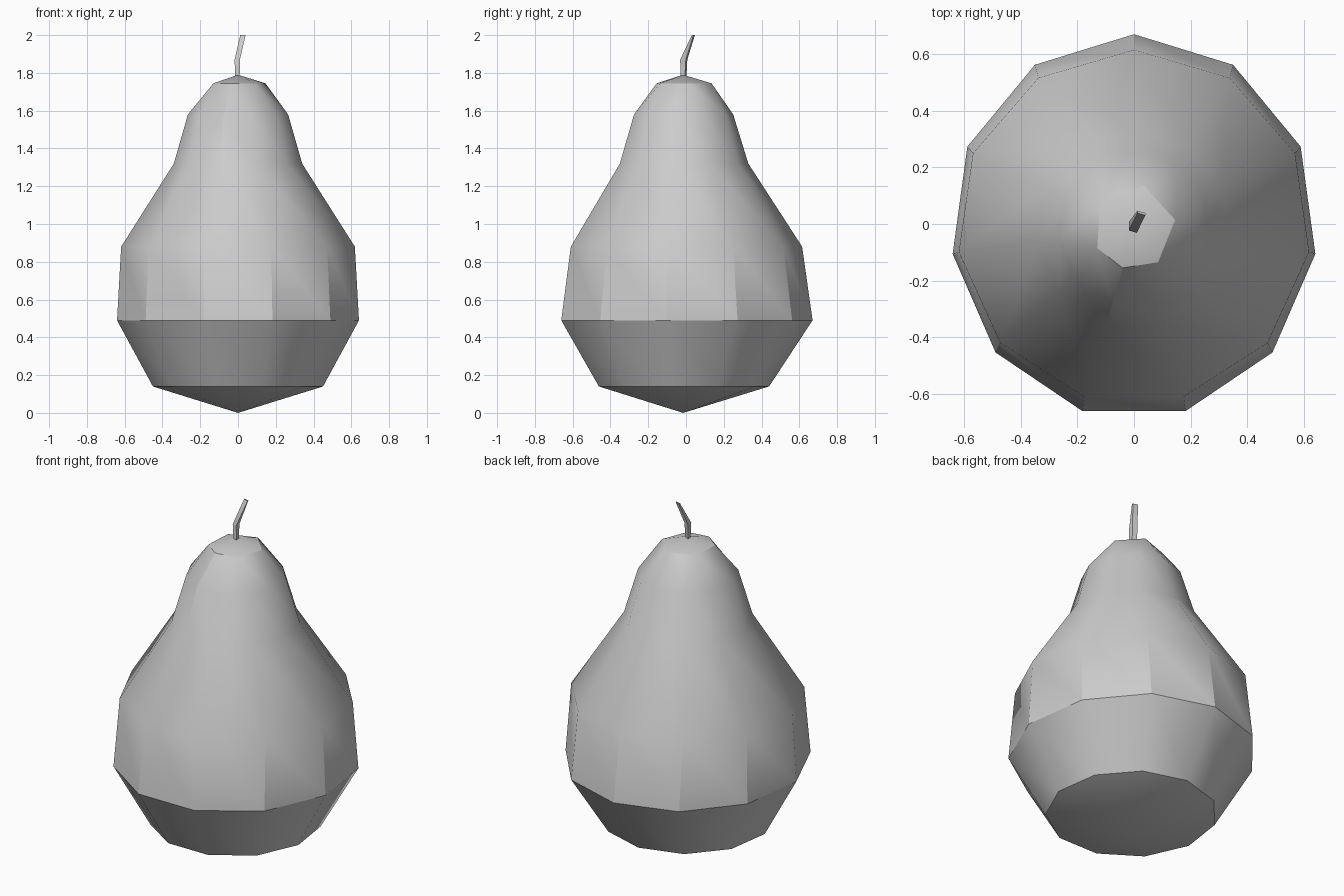
import bpy, bmesh, math

cube = bpy.data.objects.get("Cube")
if cube:
    bpy.data.objects.remove(cube, do_unlink=True)

SIDES = 11

grey = bpy.data.materials.new("plain grey")
grey.use_nodes = True
grey.diffuse_color = (0.6, 0.6, 0.6, 1)
grey.node_tree.nodes["Principled BSDF"].inputs["Base Color"].default_value = (0.6, 0.6, 0.6, 1)


def ring(bm, z, rx, ry, cy):
    """Horizontal ring of vertices, starting at the back and going clockwise."""
    turns = [2 * math.pi * i / SIDES for i in range(SIDES)]
    return [bm.verts.new((rx * math.sin(t), cy + ry * math.cos(t), z)) for t in turns]


def skin(bm, lower, upper):
    """Join two loops of equal length; repeated vertices make triangles."""
    n = len(lower)
    for i in range(n):
        j = (i + 1) % n
        corners = list(dict.fromkeys((lower[i], lower[j], upper[j], upper[i])))
        bm.faces.new(corners)


def finish(bm, name):
    bmesh.ops.recalc_face_normals(bm, faces=bm.faces)
    mesh = bpy.data.meshes.new(name)
    bm.to_mesh(mesh)
    bm.free()
    mesh.materials.append(grey)
    obj = bpy.data.objects.new(name, mesh)
    bpy.context.collection.objects.link(obj)
    bpy.ops.object.select_all(action='DESELECT')
    obj.select_set(True)
    bpy.context.view_layer.objects.active = obj
    bpy.ops.object.shade_smooth_by_angle(angle=math.radians(30))
    return obj


# Pear body: stacked rings of height, x radius, y radius, y centre
bm = bmesh.new()
profile = [(0.14, 0.455, 0.46, -0.02), (0.49, 0.647, 0.679, -0.009),
           (0.88, 0.625, 0.625, -0.01), (1.32, 0.343, 0.347, -0.017),
           (1.58, 0.268, 0.268, -0.018)]
rings = [ring(bm, *p) for p in profile]
for lower, upper in zip(rings, rings[1:]):
    skin(bm, lower, upper)

# Shoulder: the last ring gathers into an uneven six-sided crown
crown = [bm.verts.new((x, y, 1.745)) for x, y in
         [(0.035, 0.135), (0.145, 0.015), (0.085, -0.135),
          (-0.04, -0.155), (-0.13, -0.085), (-0.12, 0.08)]]
gathered = [max(crown, key=lambda c: c.co.xy.normalized().dot(v.co.xy.normalized()))
            for v in rings[-1]]
skin(bm, rings[-1], gathered)

# Shallow cones close the top and the bottom
for loop, tip in ((crown, (0, -0.015, 1.79)), (rings[0], (0, -0.015, 0))):
    point = bm.verts.new(tip)
    for a, b in zip(loop, loop[1:] + loop[:1]):
        bm.faces.new((a, b, point))
finish(bm, "pear_body")

# Bent four-sided stem: centre, half width and half depth of each section
bm = bmesh.new()
sections = []
for cx, cy, z, w, d in [(-0.003, -0.013, 1.77, 0.012, 0.011),
                        (-0.004, -0.012, 1.87, 0.014, 0.015),
                        (0.026, 0.039, 2.0, 0.014, 0.004)]:
    sections.append([bm.verts.new((cx + sx * w, cy + sy * d - sx * 0.004, z))
                     for sx, sy in ((-1, -1), (1, -1), (1, 1), (-1, 1))])
for lower, upper in zip(sections, sections[1:]):
    skin(bm, lower, upper)
bm.faces.new(sections[0])
bm.faces.new(sections[-1])
finish(bm, "stem")
